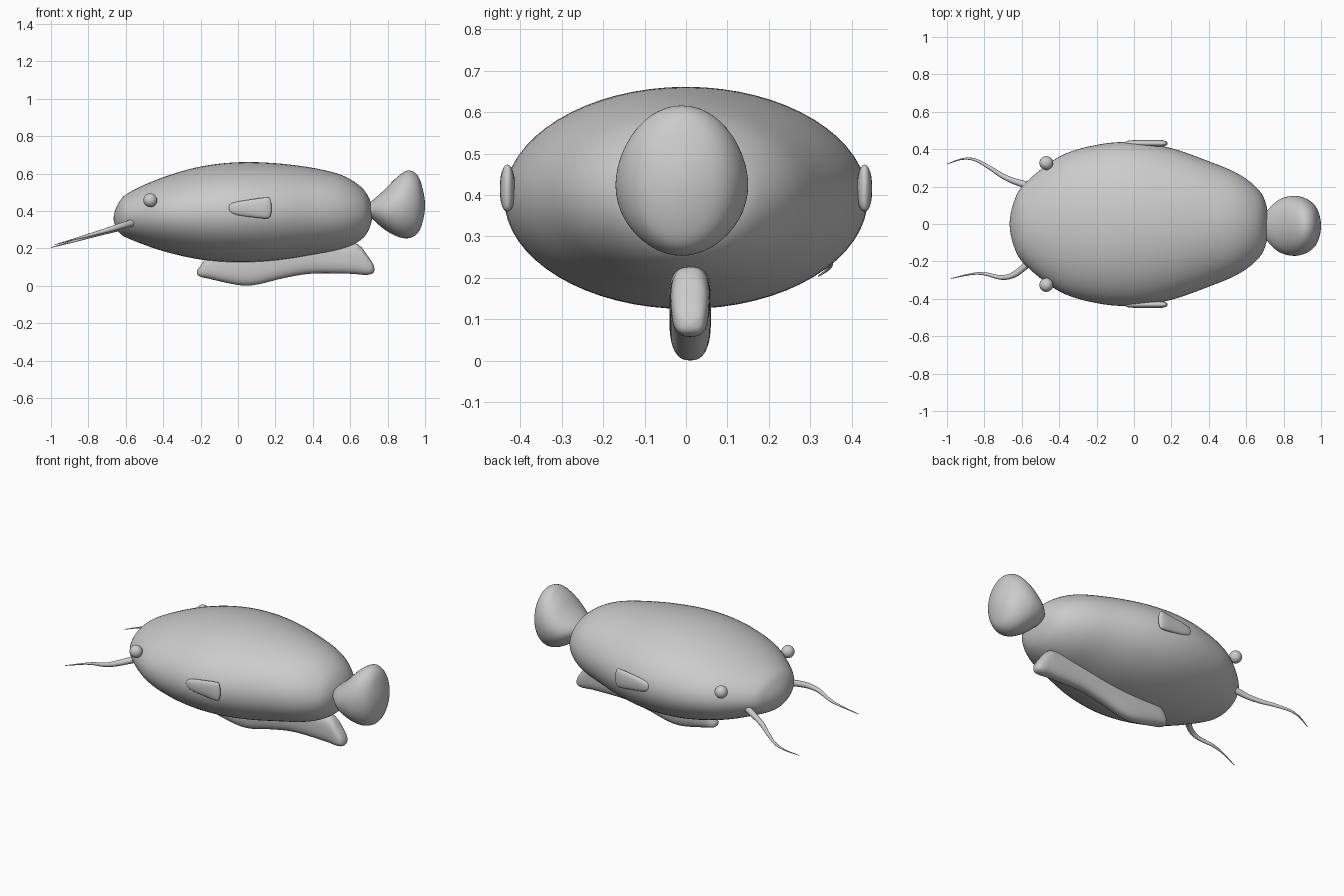
import bpy, bmesh
from math import sin, cos, pi, copysign
from mathutils import Vector

if "Cube" in bpy.data.objects:
    bpy.data.objects.remove(bpy.data.objects["Cube"])

GREY = (0.6, 0.6, 0.6, 1)
mat = bpy.data.materials.new("plain_grey")
mat.use_nodes = True
mat.diffuse_color = GREY
mat.node_tree.nodes["Principled BSDF"].inputs["Base Color"].default_value = GREY


def smooth_path(pts, before, after, steps):
    """Catmull-Rom samples through the points."""
    p = [Vector(q) for q in (before, *pts, after)]
    out = []
    for a, b, c, d in zip(p, p[1:], p[2:], p[3:]):
        for i in range(steps):
            t = i / steps
            out.append((2 * b + (c - a) * t + (2 * a - 5 * b + 4 * c - d) * t**2
                        + (3 * b - a - 3 * c + d) * t**3) / 2)
    return out + [p[-2]]


def finish(obj):
    obj.data.materials.clear()
    obj.data.materials.append(mat)
    for f in obj.data.polygons:
        f.use_smooth = True
    return obj


def loft(name, stations, y=0, power=2, sides=48, steps=6):
    """Closed skin through stations of (x, bottom, top, half width)."""
    def mirrored(s):
        return (s[0], s[2], s[1], -s[3])
    rows = smooth_path(stations, mirrored(stations[1]), mirrored(stations[-2]), steps)
    bm = bmesh.new()

    def point(s):
        return bm.verts.new((s[0], y, (s[1] + s[2]) / 2))

    def round_off(v):
        return copysign(abs(v) ** (2 / power), v)
    rings = [[bm.verts.new((x, y + w * round_off(cos(2 * pi * k / sides)),
                            (lo + hi) / 2 + (hi - lo) / 2 * round_off(sin(2 * pi * k / sides))))
              for k in range(sides)] for x, lo, hi, w in rows[1:-1]]
    first, last = point(rows[0]), point(rows[-1])
    for k in range(sides):
        n = (k + 1) % sides
        bm.faces.new((first, rings[0][n], rings[0][k]))
        bm.faces.new((last, rings[-1][k], rings[-1][n]))
        for a, b in zip(rings, rings[1:]):
            bm.faces.new((a[k], a[n], b[n], b[k]))
    bmesh.ops.recalc_face_normals(bm, faces=bm.faces)
    mesh = bpy.data.meshes.new(name)
    bm.to_mesh(mesh)
    bm.free()
    obj = bpy.data.objects.new(name, mesh)
    bpy.context.collection.objects.link(obj)
    return finish(obj)


def whisker(name, pts):
    path = smooth_path(pts, pts[0], pts[-1], 8)
    curve = bpy.data.curves.new(name, "CURVE")
    curve.dimensions = "3D"
    curve.bevel_depth = 0.02
    curve.bevel_resolution = 3
    curve.use_fill_caps = True
    spline = curve.splines.new("POLY")
    spline.points.add(len(path) - 1)
    for i, (p, v) in enumerate(zip(spline.points, path)):
        p.co = (*v, 1)
        p.radius = 1 - 0.93 * i / (len(path) - 1)
    obj = bpy.data.objects.new(name, curve)
    bpy.context.collection.objects.link(obj)
    bpy.ops.object.select_all(action="DESELECT")
    obj.select_set(True)
    bpy.context.view_layer.objects.active = obj
    bpy.ops.object.convert(target="MESH")
    finish(bpy.context.object)


# Plump body, nose towards -x
loft("body", [(-.665, .36, .36, 0), (-.64, .29, .44, .125), (-.58, .25, .5, .22),
              (-.4, .185, .58, .36), (-.2, .14, .637, .423), (0, .125, .66, .438),
              (.2, .135, .655, .405), (.4, .165, .63, .335), (.55, .195, .593, .272),
              (.65, .24, .535, .2), (.7, .3, .47, .125), (.72, .39, .39, 0)], sides=64)

# Bulbous tail
loft("tail", [(.66, .4, .4, 0), (.72, .355, .457, .09), (.78, .303, .51, .142),
              (.85, .264, .58, .16), (.91, .254, .616, .15), (.96, .28, .59, .118),
              (.988, .345, .515, .07), (1, .43, .43, 0)], y=-.01)

# Keel fin below the belly
loft("belly_fin", [(-.22, .07, .07, 0), (-.205, .05, .1, .03), (-.15, .036, .16, .046),
                   (0, .004, .2, .05), (.1, .006, .22, .05), (.25, .042, .24, .05),
                   (.4, .065, .25, .05), (.6, .064, .23, .048), (.65, .06, .214, .046),
                   (.69, .058, .165, .042), (.72, .066, .12, .03), (.73, .087, .087, 0)],
     y=.01, power=2.6)

# Paired side fins and eyes
for side, label in ((1, "back"), (-1, "front")):
    loft(label + "_side_fin", [(-.05, .415, .415, 0), (-.04, .39, .437, .012),
                               (0, .376, .45, .017), (.08, .366, .463, .018),
                               (.14, .36, .471, .018), (.17, .367, .468, .012),
                               (.18, .415, .415, 0)],
         y=side * .431, power=2.3, sides=24)
    bpy.ops.mesh.primitive_uv_sphere_add(segments=24, ring_count=14, radius=.037,
                                         location=(-.469, side * .326, .457))
    bpy.context.object.name = label + "_eye"
    finish(bpy.context.object)

# Wavy tapering whiskers
whisker("back_whisker", [(-.56, .205, .335), (-.63, .225, .31), (-.7, .255, .29),
                         (-.77, .3, .27), (-.85, .343, .246), (-.92, .347, .226),
                         (-1, .32, .204)])
whisker("front_whisker", [(-.57, -.215, .335), (-.64, -.27, .315), (-.71, -.286, .294),
                          (-.8, -.266, .269), (-.87, -.268, .25), (-.98, -.292, .219)])
